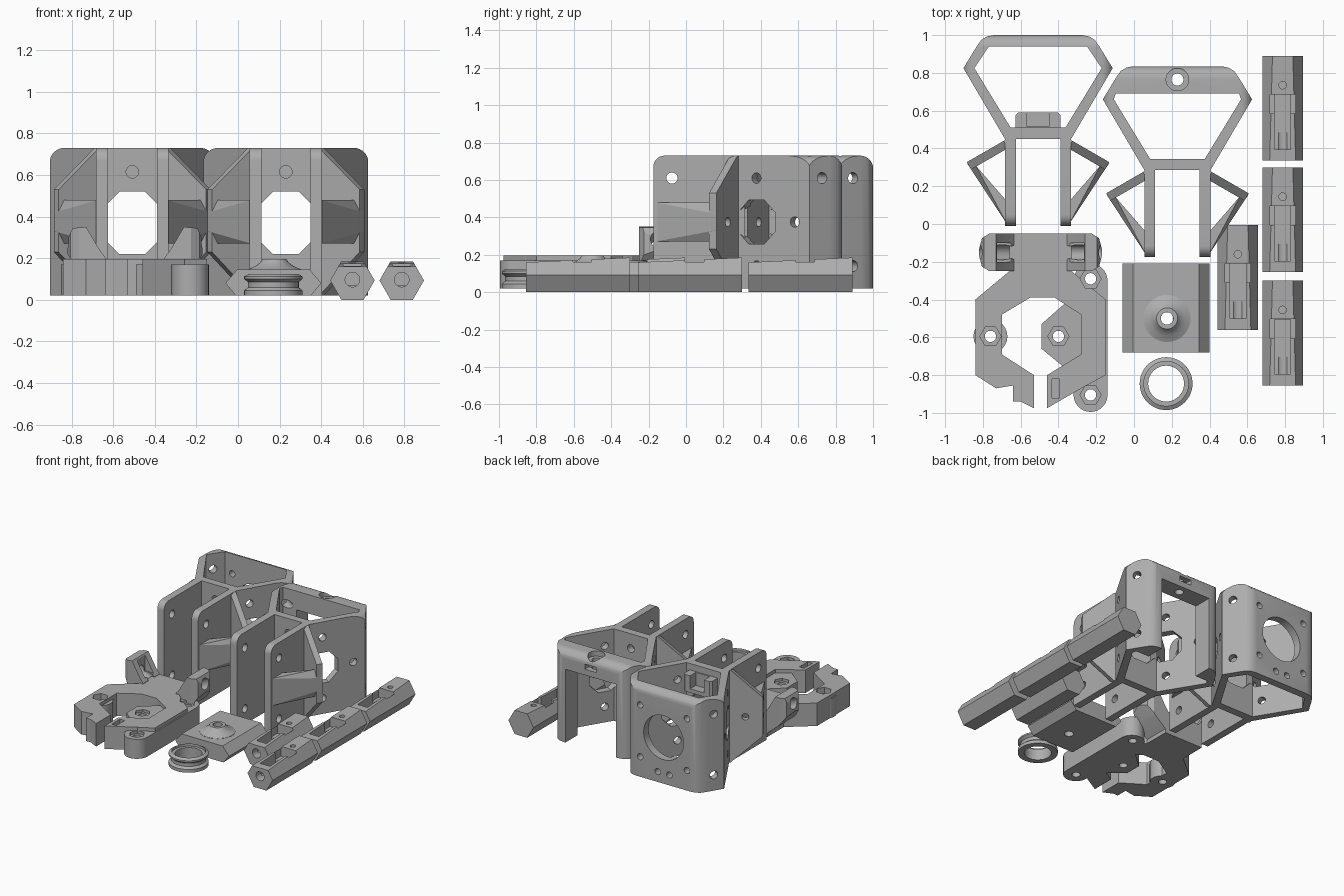
import bpy, bmesh, math
from math import sin, cos, pi, radians
from mathutils import Vector, Matrix

cube = bpy.data.objects.get("Cube")
if cube:
    bpy.data.objects.remove(cube)

grey = bpy.data.materials.new("plain grey")
grey.use_nodes = True
grey.diffuse_color = (0.42, 0.42, 0.42, 1)
grey.node_tree.nodes["Principled BSDF"].inputs["Base Color"].default_value = grey.diffuse_color
parts = []
ORDER = {"x": (2, 0, 1), "y": (0, 2, 1), "z": (0, 1, 2)}


def finish(name, bm, matrix=None, keep=True):
    if matrix:
        bmesh.ops.transform(bm, matrix=matrix, verts=bm.verts)
    bmesh.ops.recalc_face_normals(bm, faces=bm.faces)
    mesh = bpy.data.meshes.new(name)
    bm.to_mesh(mesh)
    bm.free()
    mesh.materials.append(grey)
    obj = bpy.data.objects.new(name, mesh)
    bpy.context.collection.objects.link(obj)
    if keep:
        parts.append(obj)
    return obj


def prism(name, pts, lo, hi, axis="z", matrix=None, keep=True):
    """Extrude a 2D outline along an axis."""
    bm = bmesh.new()
    place = lambda p, c: [(p[0], p[1], c)[i] for i in ORDER[axis]]
    face = bm.faces.new([bm.verts.new(place(p, lo)) for p in pts])
    new = bmesh.ops.extrude_face_region(bm, geom=[face])["geom"]
    shift = Vector(place((0, 0), hi - lo))
    bmesh.ops.translate(bm, vec=shift, verts=[v for v in new if isinstance(v, bmesh.types.BMVert)])
    return finish(name, bm, matrix, keep)


def boolean(obj, cutter, operation="DIFFERENCE"):
    mod = obj.modifiers.new("cut", "BOOLEAN")
    mod.object, mod.operation, mod.solver = cutter, operation, "EXACT"
    bpy.context.view_layer.update()
    graph = bpy.context.evaluated_depsgraph_get()
    mesh = bpy.data.meshes.new_from_object(obj.evaluated_get(graph))
    obj.modifiers.clear()
    obj.data = mesh
    bpy.data.objects.remove(cutter)


def drill(obj, at, direction, r, length, n=24):
    """Cut a round or polygonal hole centred on a point."""
    bm = bmesh.new()
    bmesh.ops.create_cone(bm, cap_ends=True, segments=n, radius1=r, radius2=r, depth=length)
    turn = Vector(direction).to_track_quat("Z", "Y").to_matrix().to_4x4()
    m = Matrix.Translation(at) @ turn @ Matrix.Rotation(pi / n, 4, "Z")
    boolean(obj, finish("hole", bm, m, False))


def rect(x0, x1, y0, y1):
    return [(x0, y0), (x1, y0), (x1, y1), (x0, y1)]


def box_cut(obj, x0, x1, y0, y1, z0, z1):
    boolean(obj, prism("pocket", rect(x0, x1, y0, y1), z0, z1, keep=False))


def arc(cx, cy, r, a0, a1, n=8):
    return [(cx + r * cos(radians(a0 + (a1 - a0) * i / n)),
             cy + r * sin(radians(a0 + (a1 - a0) * i / n))) for i in range(n + 1)]


def mirrored(half):
    return half + [(-x, y) for x, y in reversed(half)]


def lathe(name, profile, at, n=48):
    bm = bmesh.new()
    ring = [bm.verts.new((r, 0, z)) for r, z in profile]
    edges = [bm.edges.new((a, b)) for a, b in zip(ring, ring[1:] + ring[:1])]
    bmesh.ops.spin(bm, geom=ring + edges, axis=(0, 0, 1), cent=(0, 0, 0), steps=n, angle=2 * pi)
    bmesh.ops.remove_doubles(bm, verts=bm.verts, dist=0.0001)
    return finish(name, bm, Matrix.Translation(at))


BOT, TOP, MID = 0.02, 0.73, 0.375


def bracket(label, cx, cy, back):
    """Six-sided frame with two arms, bracing wings and struts."""
    base = Matrix.Translation((cx, cy, 0))
    outer = mirrored([(0.175, 0), (0.395, 0.375), (0.325, 0.49), (0.30, 0.525), (0.27, 0.543), (0.235, 0.55)])
    inner = mirrored([(0.145, 0.06), (0.337, 0.375), (0.327 if back < 0.45 else 0.26, back)])
    frame = prism(label + "_frame", outer, BOT, TOP)
    boolean(frame, prism("inside", inner, -1, 2, keep=False))
    # rounded top corners
    front = mirrored([(0.397, -0.1)] + arc(0.327, 0.66, 0.07, 0, 90))
    side = [(-0.1, -0.1), (0.551, -0.1)] + arc(0.481, 0.66, 0.07, 0, 90) + [(-0.1, TOP)]
    boolean(frame, prism("round", front, -1, 1, "y", keep=False), "INTERSECT")
    boolean(frame, prism("round", side, -1, 1, "x", keep=False), "INTERSECT")
    # octagonal opening and screw hole in the front wall
    drill(frame, (0, 0.03, 0.37), (0, 1, 0), 0.162, 0.2, 8)
    drill(frame, (0, 0.03, 0.615), (0, 1, 0), 0.03, 0.2)
    for s in (-1, 1):
        out = (s * 0.866, -0.5, 0)
        drill(frame, (s * 0.215, 0.1, MID), out, 0.127, 0.2, 8)
        for v, z in ((0.1, 0.61), (0.1, 0.14), (0.305, MID)):
            drill(frame, (s * (0.155 + v * 0.587), v, z), out, 0.028, 0.18)
        for z in (0.14, 0.61):
            drill(frame, (s * 0.335, 0.43, z), (s * 0.84, 0.54, 0), 0.03, 0.2)
        arm = prism(label + "_arm", [(0.03, BOT), (0.03, TOP)] + arc(-0.40, 0.67, 0.06, 90, 180)
                    + [(-0.46, BOT)], s * 0.118, s * 0.174, "x")
        for z in (0.14, 0.61):
            drill(arm, (s * 0.145, -0.36, z), (1, 0, 0), 0.03, 0.2)
        flip = Matrix.Scale(s, 4, (1, 0, 0))
        slant = flip @ Matrix.Translation((0.165, 0, 0)) @ Matrix.Rotation(radians(-30), 4, "Z")
        wing = prism(label + "_wing", [(-0.02, BOT), (0.02, BOT), (0.245, 0.23), (0.245, 0.53), (0.02, TOP),
                     (-0.02, TOP)], -0.045, 0, "y", slant)
        drill(wing, (s * 0.26, -0.08, MID), (0.5 * s, 0.866, 0), 0.025, 0.12)
        bm = bmesh.new()
        for u, v, h in ((0.375, -0.13, 0.045), (0.33, -0.14, 0.105), (0.165, -0.33, 0.105),
                        (0.165, -0.40, 0.045), (0.165, -0.45, 0.105)):
            for z in (MID - h, MID + h):
                bm.verts.new((u, v, z))
        hull = bmesh.ops.convex_hull(bm, input=bm.verts)
        bmesh.ops.delete(bm, geom=list({g for g in hull["geom_interior"] + hull["geom_unused"]}), context="VERTS")
        strut = finish(label + "_strut", bm, flip)
        for obj in (arm, wing, strut):
            obj.data.transform(base)
    return frame, base


# Left bracket: round window in the back wall and a nut holder inside
frame, base = bracket("left_bracket", -0.508, 0.45, 0.49)
drill(frame, (0, 0.52, MID), (0, 1, 0), 0.17, 0.2, 48)
for x, z in ((-0.2, 0.575), (0.2, 0.575), (-0.2, 0.175), (0.2, 0.175), (-0.05, 0.1), (0.05, 0.1)):
    drill(frame, (x, 0.52, z), (0, 1, 0), 0.024, 0.2, 16)
holder = prism("nut_holder", mirrored([(0.12, 0.05), (0.12, 0.125), (0.105, 0.14)]), 0.55, 0.68)
box_cut(holder, -0.06, 0.06, 0.07, 0.2, 0.58, 0.8)
for obj in (frame, holder):
    obj.data.transform(base)

# Right bracket: thick back wall with a tall opening
frame, base = bracket("right_bracket", 0.23, 0.285, 0.405)
box_cut(frame, -0.215, 0.215, 0.3, 0.7, -0.1, 0.585)
drill(frame, (0, 0.48, 0.66), (0, 0, 1), 0.032, 0.3)
drill(frame, (0, 0.48, 0.72), (0, 0, 1), 0.06, 0.06)
box_cut(frame, -0.05, 0.05, 0.5, 0.6, 0.63, 0.67)
frame.data.transform(base)

# Clamp body with an open six-sided mouth
body = prism("clamp_body", [
    (-0.66, -0.05), (-0.66, -0.25), (-0.84, -0.4), (-0.84, -0.8), (-0.73, -0.87), (-0.64, -0.855),
    (-0.64, -0.94), (-0.6, -0.94), (-0.53, -0.975), (-0.53, -0.8), (-0.7, -0.69), (-0.7, -0.48),
    (-0.55, -0.39), (-0.42, -0.39), (-0.28, -0.48), (-0.28, -0.69), (-0.46, -0.8), (-0.46, -0.975),
    (-0.27, -0.865), (-0.15, -0.8), (-0.15, -0.4), (-0.33, -0.25), (-0.33, -0.05)], BOT, 0.197)
box_cut(body, -0.435, -0.395, -0.92, -0.82, 0.08, 0.3)
boss = prism("clamp_round_boss", arc(-0.76, -0.595, 0.09, 0, 345, 23), BOT, 0.17)
plate = prism("clamp_side_plate", arc(-0.23, -0.3, 0.09, 0, 180, 14) + [(-0.32, -0.38), (-0.49, -0.53),
              (-0.49, -0.66), (-0.32, -0.8)] + arc(-0.23, -0.905, 0.09, 180, 360, 14), BOT, 0.17)
for objs, x, y in (((body, boss), -0.76, -0.595), ((plate, body), -0.4, -0.595),
                   ((plate, body), -0.23, -0.29), ((plate, body), -0.23, -0.905)):
    for obj in objs:
        drill(obj, (x, y, 0.1), (0, 0, 1), 0.03, 0.4)
        drill(obj, (x, y, 0.25), (0, 0, 1), 0.056, 0.2, 6)

# Raised ears at the back of the clamp
for s in (-1, 1):
    ear = prism("clamp_ear", [(0.14, 0.03), (0.26, 0.13), (0.325, 0.22), (0.325, 0.29), (0.30, 0.345),
                (0.235, 0.35), (0.17, 0.24), (0.14, 0.2)], -0.25, -0.05, "y")
    plan = [(0.1, -0.25), (0.27, -0.25), (0.31, -0.225), (0.33, -0.15), (0.31, -0.075), (0.27, -0.05), (0.1, -0.05)]
    boolean(ear, prism("plan", plan, -1, 1, keep=False), "INTERSECT")
    drill(ear, (0.25, -0.15, 0.245), (0.8, 0, 0.45), 0.04, 0.5)
    box_cut(ear, 0.155, 0.23, -0.2, -0.1, 0.22, 0.5)
    ear.data.transform(Matrix.Translation((-0.495, 0, 0)) @ Matrix.Scale(s, 4, (1, 0, 0)))
    if s < 0:
        ear.data.flip_normals()

# Pedestal: bevelled block carrying a flared cone
block = prism("pedestal_block", [(-0.06, 0.08), (-0.01, 0.02), (0.35, 0.02), (0.4, 0.08), (0.345, 0.145),
              (-0.005, 0.145)], -0.68, -0.21, "y")
drill(block, (0.175, -0.5, 0.1), (0, 0, 1), 0.033, 0.4)
lathe("pedestal_cone", [(0.033, 0.12), (0.125, 0.12), (0.125, 0.147), (0.09, 0.163), (0.068, 0.18),
                        (0.056, 0.197), (0.033, 0.197)], (0.175, -0.5, 0))

# Grooved ring
lathe("grooved_ring", [(0.095, 0.02), (0.14, 0.02), (0.14, 0.045), (0.122, 0.06), (0.122, 0.085), (0.14, 0.1),
                       (0.14, 0.112), (0.118, 0.125), (0.118, 0.105), (0.095, 0.105)], (0.17, -0.845, 0))

# Six-sided bars with sloping tops and stepped pockets
for cx, y in ((0.787, 0.335), (0.787, -0.255), (0.787, -0.855), (0.55, -0.56)):
    bar = prism("hex_bar", arc(0, 0.093, 0.107, 0, 300, 5), 0, 0.555, "y")
    wedge = [(-0.1, 0.155), (0.6, 0.187), (0.6, 0.4), (-0.1, 0.4)]
    boolean(bar, prism("slope", wedge, -1, 1, "x", keep=False))
    box_cut(bar, -0.042, 0.042, 0.06, 0.35, 0.07, 0.4)
    box_cut(bar, -0.068, 0.068, 0.25, 0.351, 0.1, 0.4)
    drill(bar, (0, 0, 0.097), (0, 1, 0), 0.035, 0.3)
    drill(bar, (0, 0.4, 0.18), (0, 0, 1), 0.02, 0.2, 16)
    bar.data.transform(Matrix.Translation((cx, y, 0)))

# Smooth curved faces, keep edges crisp
bpy.ops.object.select_all(action="DESELECT")
for obj in parts:
    obj.select_set(True)
bpy.context.view_layer.objects.active = parts[0]
bpy.ops.object.shade_smooth_by_angle(angle=radians(25))
